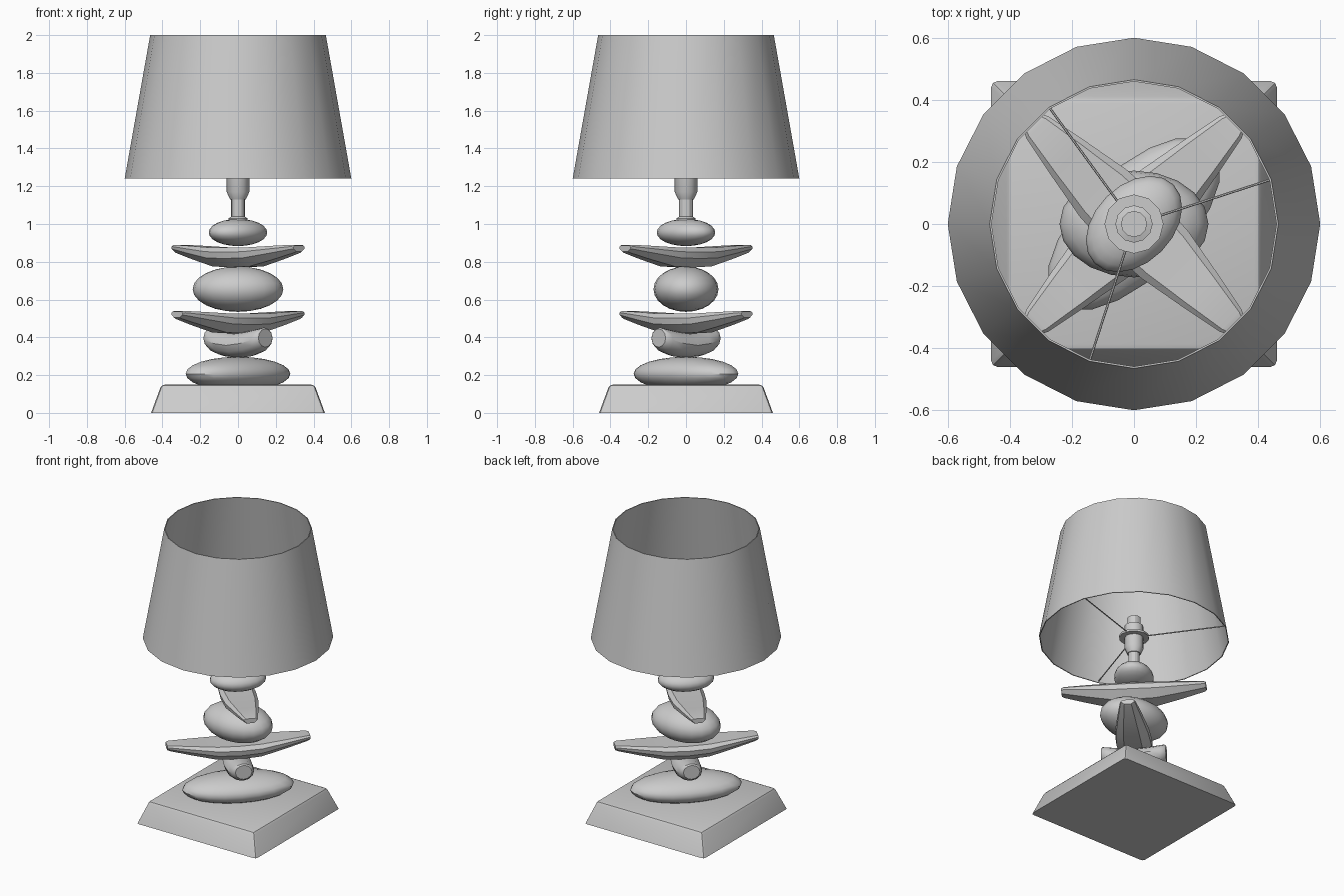
import bpy, bmesh, math
from mathutils import Matrix, Vector

cube = bpy.data.objects.get("Cube")
if cube:
    bpy.data.objects.remove(cube, do_unlink=True)

grey = bpy.data.materials.new("plain_grey")
grey.use_nodes = True
COLOUR = (0.6, 0.6, 0.6, 1)
grey.diffuse_color = COLOUR
grey.node_tree.nodes["Principled BSDF"].inputs["Base Color"].default_value = COLOUR


def finish(name, bm, angle=30):
    """Turn a bmesh into a named, shaded object."""
    bmesh.ops.recalc_face_normals(bm, faces=bm.faces[:])
    mesh = bpy.data.meshes.new(name)
    bm.to_mesh(mesh)
    bm.free()
    mesh.materials.append(grey)
    ob = bpy.data.objects.new(name, mesh)
    bpy.context.collection.objects.link(ob)
    bpy.ops.object.select_all(action='DESELECT')
    ob.select_set(True)
    bpy.context.view_layer.objects.active = ob
    bpy.ops.object.shade_smooth_by_angle(angle=math.radians(angle))
    return ob


def loft(bm, rings, closed=False):
    """Skin a list of point rings, capping the ends or joining them."""
    loops = [[bm.verts.new(p) for p in ring] for ring in rings]
    n = len(loops[0])
    pairs = list(zip(loops, loops[1:]))
    if closed:
        pairs.append((loops[-1], loops[0]))
    else:
        bm.faces.new(loops[0])
        bm.faces.new(loops[-1])
    for a, b in pairs:
        for i in range(n):
            j = (i + 1) % n
            bm.faces.new((a[i], a[j], b[j], b[i]))


def circle(r, z, n):
    return [(r * math.cos(math.tau * i / n), r * math.sin(math.tau * i / n), z)
            for i in range(n)]


def lathe(name, profile, n, closed=False):
    bm = bmesh.new()
    loft(bm, [circle(r, z, n) for r, z in profile], closed)
    return finish(name, bm)


def pebble(name, radii, z, turn):
    bm = bmesh.new()
    bmesh.ops.create_uvsphere(bm, u_segments=20, v_segments=12, radius=1)
    bm.transform(Matrix.Translation((0, 0, z))
                 @ Matrix.Rotation(math.radians(turn), 4, 'Z')
                 @ Matrix.Diagonal((*radii, 1)))
    return finish(name, bm, 40)


# Cross-section of the curved stones: flat top, narrow shoulders, keel below
SECTION = [(0.78, 1), (1, 0.55), (0.95, -0.1), (0.5, -1)]
SECTION += [(-w, h) for w, h in reversed(SECTION)]


def curved_stone(name, stations, z, turn, section=SECTION, angle=30):
    """Stations from middle to tip: distance, half width, bottom, top."""
    both = [(-s, w, b, t) for s, w, b, t in reversed(stations[1:])] + stations
    bm = bmesh.new()
    loft(bm, [[(s, w * u, (b + t) / 2 + v * (t - b) / 2) for u, v in section]
              for s, w, b, t in both])
    bm.transform(Matrix.Translation((0, 0, z))
                 @ Matrix.Rotation(math.radians(turn), 4, 'Z'))
    return finish(name, bm, angle)


# Plinth with sloping sides and softened edges
bm = bmesh.new()
loft(bm, [[(x * h, y * h, z) for x, y in ((-1, -1), (1, -1), (1, 1), (-1, 1))]
          for h, z in ((0.46, 0), (0.405, 0.15))])
soft = [e for e in bm.edges if max(v.co.z for v in e.verts) > 0.1]
bmesh.ops.bevel(bm, geom=soft, offset=0.018, segments=2, affect='EDGES', profile=0.5)
finish("plinth", bm, 25)

# Stacked rounded stones
pebble("bottom_stone", (0.357, 0.17, 0.09), 0.207, 45)
pebble("middle_stone", (0.24, 0.172, 0.12), 0.655, 0)
pebble("top_stone", (0.18, 0.125, 0.072), 0.955, 45)

# Short blunt stone with round ends
ROUND = [(math.cos(math.tau * i / 12), math.sin(math.tau * i / 12)) for i in range(12)]
SHORT = [(0, 0.09, 0.29, 0.425), (0.1, 0.085, 0.3, 0.435), (0.17, 0.073, 0.322, 0.448),
         (0.195, 0.064, 0.338, 0.452), (0.205, 0.053, 0.348, 0.445)]
curved_stone("short_stone", SHORT, 0, -45, ROUND, 35)

# Two long crescent stones, crossed
LONG = [(0, 0.115, 0, 0.105), (0.14, 0.107, 0.006, 0.106), (0.3, 0.078, 0.042, 0.114),
        (0.44, 0.05, 0.077, 0.12), (0.457, 0.042, 0.084, 0.116)]
curved_stone("lower_crescent", LONG, 0.42, 45)
curved_stone("upper_crescent", LONG, 0.77, -45)

# Stem, bulb socket and shade fitting
lathe("stem", [(0.052, 1.0), (0.05, 1.03), (0.036, 1.04), (0.036, 1.14)], 12)
lathe("socket", [(0.042, 1.13), (0.06, 1.17), (0.06, 1.33), (0.042, 1.335), (0.042, 1.39)], 12)
lathe("fitting_ring", [(0.095, 1.245), (0.095, 1.26)], 12)

# Three thin spokes carrying the shade
for i, a in enumerate((18, 126, 252)):
    bm = bmesh.new()
    bmesh.ops.create_cone(bm, cap_ends=True, segments=6, radius1=0.004,
                          radius2=0.004, depth=0.51)
    bm.transform(Matrix.Rotation(math.radians(a), 4, 'Z')
                 @ Matrix.Translation((0.338, 0, 1.252))
                 @ Matrix.Rotation(math.pi / 2, 4, 'Y'))
    finish(f"spoke_{i + 1}", bm)

# Open tapered shade with a thin wall
lathe("shade", [(0.6, 1.24), (0.465, 2.0), (0.459, 2.0), (0.594, 1.24)], 20, closed=True)
